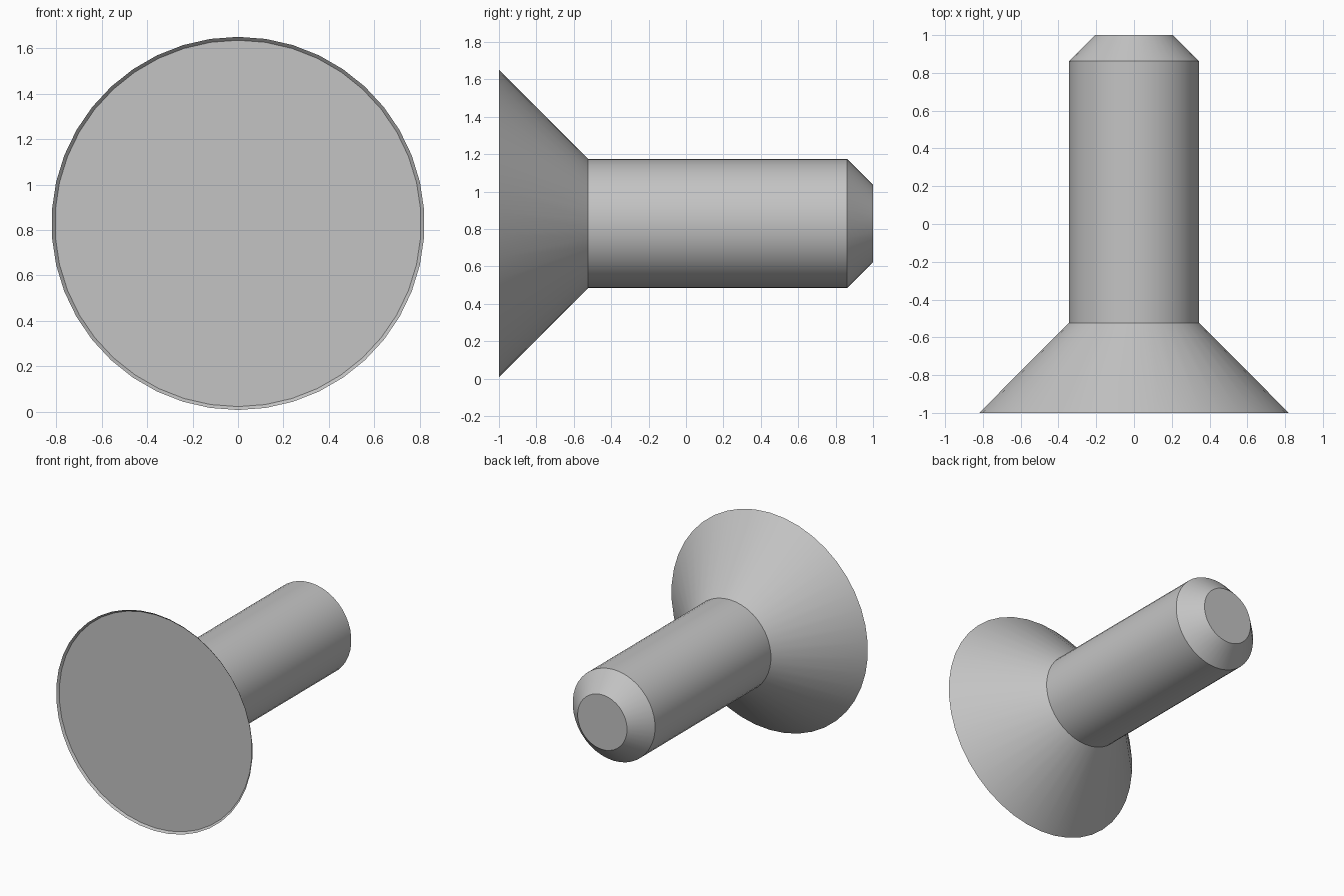
import bpy, bmesh, math

cube = bpy.data.objects.get("Cube")
if cube:
    bpy.data.objects.remove(cube, do_unlink=True)

SIDES = 42
AXIS_Z = 0.829      # height of the fastener's axis

metal = bpy.data.materials.new("light grey metal")
metal.use_nodes = True
grey = (0.55, 0.55, 0.55, 1)
metal.diffuse_color = grey
metal.node_tree.nodes["Principled BSDF"].inputs["Base Color"].default_value = grey


def turned(name, profile, cap_front=False, cap_back=False):
    """Revolve (radius, y) points around the horizontal y axis.
    Faces point outward where y rises along the profile."""
    bm = bmesh.new()
    rings = []
    for r, y in profile:
        angles = [math.tau * i / SIDES for i in range(SIDES)]
        rings.append([bm.verts.new((r * math.sin(a), y, AXIS_Z + r * math.cos(a)))
                      for a in angles])
    for near, far in zip(rings, rings[1:]):
        for i in range(SIDES):
            j = (i + 1) % SIDES
            bm.faces.new((near[i], near[j], far[j], far[i]))
    if cap_front:
        bm.faces.new(rings[0][::-1])
    if cap_back:
        bm.faces.new(rings[-1])
    mesh = bpy.data.meshes.new(name)
    bm.to_mesh(mesh)
    bm.free()
    mesh.materials.append(metal)
    obj = bpy.data.objects.new(name, mesh)
    bpy.context.collection.objects.link(obj)
    bpy.ops.object.select_all(action='DESELECT')
    obj.select_set(True)
    bpy.context.view_layer.objects.active = obj
    bpy.ops.object.shade_smooth_by_angle(angle=math.radians(30))
    return obj


# Countersunk head with its flat front face
turned("countersunk_head", [(0.807, -0.985), (0.345, -0.523)], cap_front=True)

# Thin flared lip around the face, turned inward
turned("head_lip", [(0.807, -0.985), (0.822, -1.0)])

# Shank with a chamfered flat tip
turned("shank", [(0.345, -0.523), (0.345, 0.862), (0.207, 1.0)], cap_back=True)
